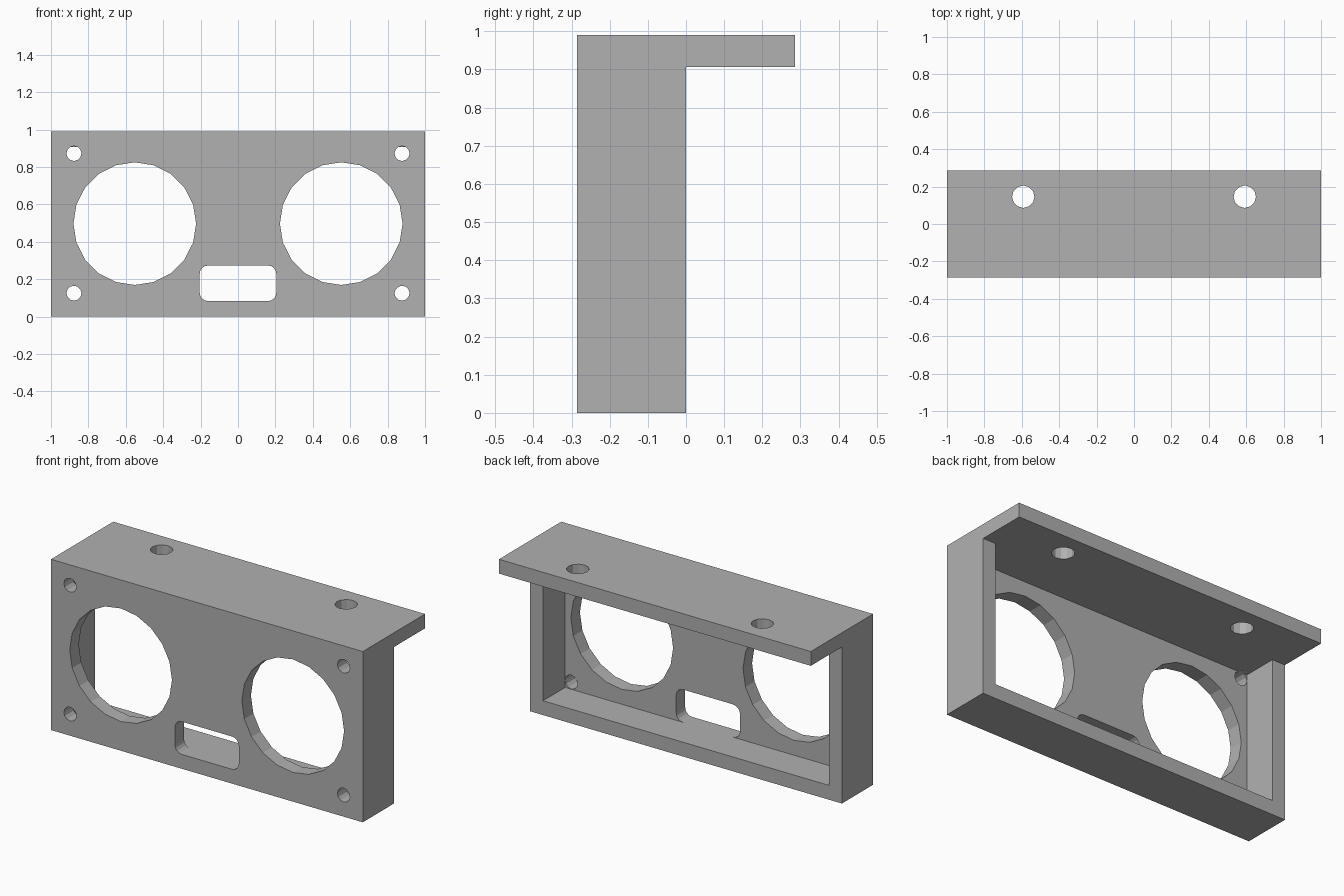
import bpy
import bmesh
from math import pi, sin, cos
from mathutils import Vector

cube = bpy.data.objects.get("Cube")
if cube:
    bpy.data.objects.remove(cube, do_unlink=True)

WALL = 0.083
HEIGHT = 0.99
DEPTH = 0.285

grey = bpy.data.materials.new("plain grey")
grey.use_nodes = True
colour = (0.44, 0.44, 0.44, 1)
grey.diffuse_color = colour
grey.node_tree.nodes["Principled BSDF"].inputs["Base Color"].default_value = colour


def prism(name, points, sweep):
    """Extrude a closed flat profile along the sweep vector."""
    bm = bmesh.new()
    face = bm.faces.new([bm.verts.new(p) for p in points])
    ext = bmesh.ops.extrude_face_region(bm, geom=[face])
    moved = [g for g in ext["geom"] if isinstance(g, bmesh.types.BMVert)]
    bmesh.ops.translate(bm, verts=moved, vec=Vector(sweep))
    bmesh.ops.recalc_face_normals(bm, faces=bm.faces)
    mesh = bpy.data.meshes.new(name)
    bm.to_mesh(mesh)
    bm.free()
    obj = bpy.data.objects.new(name, mesh)
    bpy.context.collection.objects.link(obj)
    mesh.materials.append(grey)
    return obj


def circle(radius, sides):
    return [(radius * cos(2 * pi * i / sides), radius * sin(2 * pi * i / sides))
            for i in range(sides)]


def rounded_rect(half_w, half_h, radius, steps):
    points = []
    for quarter, (sx, sy) in enumerate([(1, 1), (-1, 1), (-1, -1), (1, -1)]):
        for k in range(steps + 1):
            a = (quarter + k / steps) * pi / 2
            points.append((sx * (half_w - radius) + radius * cos(a),
                           sy * (half_h - radius) + radius * sin(a)))
    return points


def cut(target, cutter):
    mod = target.modifiers.new(cutter.name, 'BOOLEAN')
    mod.operation = 'DIFFERENCE'
    mod.solver = 'EXACT'
    mod.object = cutter
    cutter.hide_render = True
    cutter.hide_set(True)
    cutter.display_type = 'WIRE'


def front_cut(name, profile, x, z):
    """Cut a profile through the front plate only."""
    pts = [(x + u, -DEPTH - 0.1, z + v) for u, v in profile]
    cut(housing, prism(name, pts, (0, 0.1 + WALL + 0.02, 0)))


# Housing with the top mounting flange running to the back
side = [(-DEPTH, 0), (0, 0), (0, HEIGHT - WALL), (DEPTH, HEIGHT - WALL),
        (DEPTH, HEIGHT), (-DEPTH, HEIGHT)]
housing = prism("sensor_bracket", [(-1, y, z) for y, z in side], (2, 0, 0))

# Open back cavity, flush with the underside of the flange
inner = 1 - WALL
cavity = [(-inner, WALL), (inner, WALL),
          (inner, HEIGHT - WALL), (-inner, HEIGHT - WALL)]
cut(housing, prism("cavity_cutter", [(x, WALL - DEPTH, z) for x, z in cavity],
                   (0, DEPTH - WALL + 0.1, 0)))

# Connector slot, level with the cavity floor
slot_half = 0.095
front_cut("slot_cutter", rounded_rect(0.205, slot_half, 0.045, 4),
          0, WALL + slot_half)

for s, label in ((-1, "right"), (1, "left")):
    # Large round openings
    front_cut(label + "_opening_cutter", circle(0.328, 20), s * 0.552, 0.497)
    # Corner screw holes
    for z, level in ((0.125, "lower"), (0.872, "upper")):
        front_cut(f"{label}_{level}_screw_cutter", circle(0.04, 12), s * 0.877, z)
    # Flange mounting holes
    pts = [(s * 0.592 + u, 0.146 + v, HEIGHT - 0.2) for u, v in circle(0.06, 12)]
    cut(housing, prism(label + "_flange_hole_cutter", pts, (0, 0, 0.3)))

# Bake the cuts and remove the helper shapes
bpy.context.view_layer.update()
evaluated = housing.evaluated_get(bpy.context.evaluated_depsgraph_get())
result = bpy.data.meshes.new_from_object(evaluated)
cutters = [m.object for m in housing.modifiers]
housing.modifiers.clear()
housing.data = result
for c in cutters:
    bpy.data.objects.remove(c, do_unlink=True)
